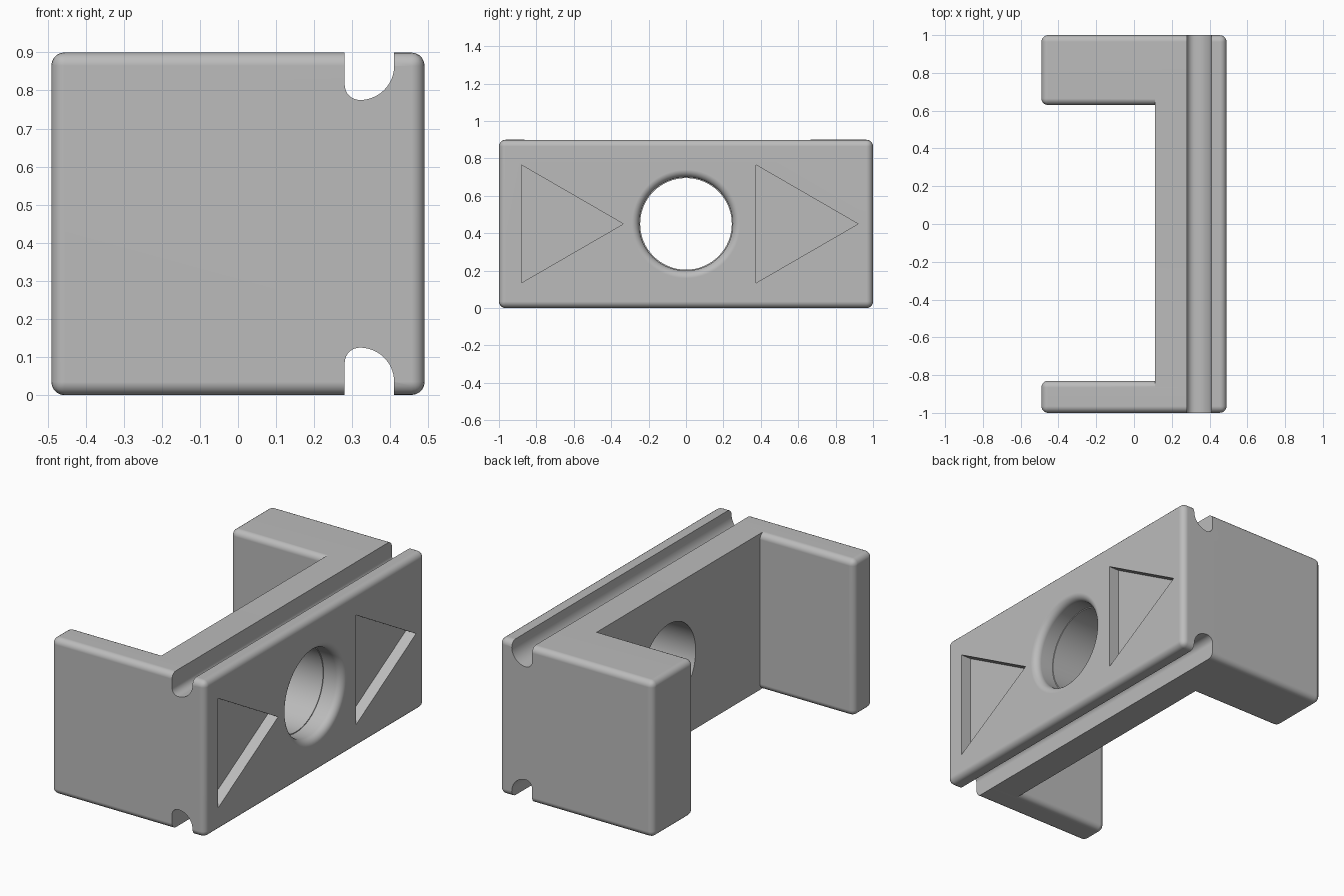
import bpy, bmesh
from math import sin, cos, pi, radians
from mathutils import Vector

cube = bpy.data.objects.get("Cube")
if cube:
    bpy.data.objects.remove(cube, do_unlink=True)

HEIGHT = 0.9
ROUND = 0.035

gray = bpy.data.materials.new("plain gray")
gray.use_nodes = True
gray.diffuse_color = (0.5, 0.5, 0.5, 1)
for node in gray.node_tree.nodes:
    if node.type == 'BSDF_PRINCIPLED':
        node.inputs["Base Color"].default_value = gray.diffuse_color


def finish(name, bm):
    bmesh.ops.recalc_face_normals(bm, faces=bm.faces[:])
    mesh = bpy.data.meshes.new(name)
    bm.to_mesh(mesh)
    bm.free()
    mesh.materials.append(gray)
    obj = bpy.data.objects.new(name, mesh)
    bpy.context.scene.collection.objects.link(obj)
    return obj


def rounded_box(name, low, high, sharp_x=None):
    """Box with rounded edges, except those lying on the plane x = sharp_x."""
    bm = bmesh.new()
    bmesh.ops.create_cube(bm, size=1)
    low, high = Vector(low), Vector(high)
    for v in bm.verts:
        v.co = (low + high) / 2 + v.co * (high - low)
    edges = [e for e in bm.edges if sharp_x is None
             or any(abs(v.co.x - sharp_x) > 0.01 for v in e.verts)]
    bmesh.ops.bevel(bm, geom=edges, offset=ROUND, segments=5,
                    profile=0.5, affect='EDGES')
    return finish(name, bm)


def prism(name, points, place, start, end):
    """Extrude a 2D outline between two depths."""
    bm = bmesh.new()
    rings = [[bm.verts.new(place(p, d)) for p in points] for d in (start, end)]
    for ring in rings:
        bm.faces.new(ring)
    n = len(points)
    for i in range(n):
        j = (i + 1) % n
        bm.faces.new((rings[0][i], rings[0][j], rings[1][j], rings[1][i]))
    return finish(name, bm)


def lathe(name, profile, sides=64):
    """Turn an (x, radius) profile about the hole axis."""
    bm = bmesh.new()
    rings = [[bm.verts.new((x, r * cos(2 * pi * i / sides),
                            HEIGHT / 2 + r * sin(2 * pi * i / sides)))
              for i in range(sides)] for x, r in profile]
    for a, b in zip(rings, rings[1:]):
        for i in range(sides):
            j = (i + 1) % sides
            bm.faces.new((a[i], a[j], b[j], b[i]))
    bm.faces.new(rings[0])
    bm.faces.new(rings[-1])
    return finish(name, bm)


def arc(cx, cz, r, start, end, steps):
    angles = [radians(start + (end - start) * i / steps) for i in range(steps + 1)]
    return [(cx + r * cos(a), cz + r * sin(a)) for a in angles]


# Solid pieces of the bracket: a web and two arms of different thickness
EPS = 0.0005
bracket = rounded_box("bracket", (0.11, -1 + EPS, EPS),
                      (0.49, 1 - EPS, HEIGHT - EPS), sharp_x=0.11)
arms = [rounded_box("front_arm", (-0.49, -1, 0), (0.35, -0.83, HEIGHT)),
        rounded_box("back_arm", (-0.49, 0.63, 0), (0.35, 1, HEIGHT))]

# Rounded grooves along the top and bottom
groove = ([(0.28, 1.0)] + arc(0.32, 0.815, 0.04, 180, 270, 8)
          + arc(0.32, 0.865, 0.09, 270, 360, 14) + [(0.41, 1.0)])
cutters = []
for label, flip in (("top", False), ("bottom", True)):
    outline = [(x, HEIGHT - z if flip else z) for x, z in groove]
    cutters.append(prism(label + "_groove_cutter", outline,
                         lambda p, d: (p[0], d, p[1]), -1.2, 1.2))

# Through hole with a fine step and a rounded mouth
mouth = [(0.45 + 0.04 * sin(t * pi / 16), 0.29 - 0.04 * cos(t * pi / 16))
         for t in range(9)]
cutters.append(lathe("hole_cutter", [(-0.1, 0.245), (0.37, 0.245), (0.37, 0.25)]
                     + mouth + [(0.6, 0.29)]))

# Shallow triangular pockets
for label, y in (("front", -0.88), ("back", 0.375)):
    outline = [(y, 0.135), (y + 0.545, 0.45), (y, 0.765)]
    cutters.append(prism(label + "_triangle_cutter", outline,
                         lambda p, d: (d, p[0], p[1]), 0.425, 0.6))

# Join the arms, cut the details and bake the result
for tool in arms + cutters:
    mod = bracket.modifiers.new(tool.name, 'BOOLEAN')
    mod.solver = 'EXACT'
    mod.operation = 'UNION' if tool in arms else 'DIFFERENCE'
    mod.object = tool
bpy.context.view_layer.update()
graph = bpy.context.evaluated_depsgraph_get()
baked = bpy.data.meshes.new_from_object(bracket.evaluated_get(graph))
bracket.modifiers.clear()
bracket.data = baked
baked.materials.clear()
baked.materials.append(gray)
for poly in baked.polygons:
    poly.material_index = 0
for tool in arms + cutters:
    bpy.data.objects.remove(tool, do_unlink=True)

# Smooth rounded edges while keeping the flats clean
for obj in bpy.context.selected_objects:
    obj.select_set(False)
bracket.select_set(True)
bpy.context.view_layer.objects.active = bracket
bpy.ops.object.shade_smooth_by_angle(angle=radians(30))
weighted = bracket.modifiers.new("clean_normals", 'WEIGHTED_NORMAL')
weighted.keep_sharp = True
